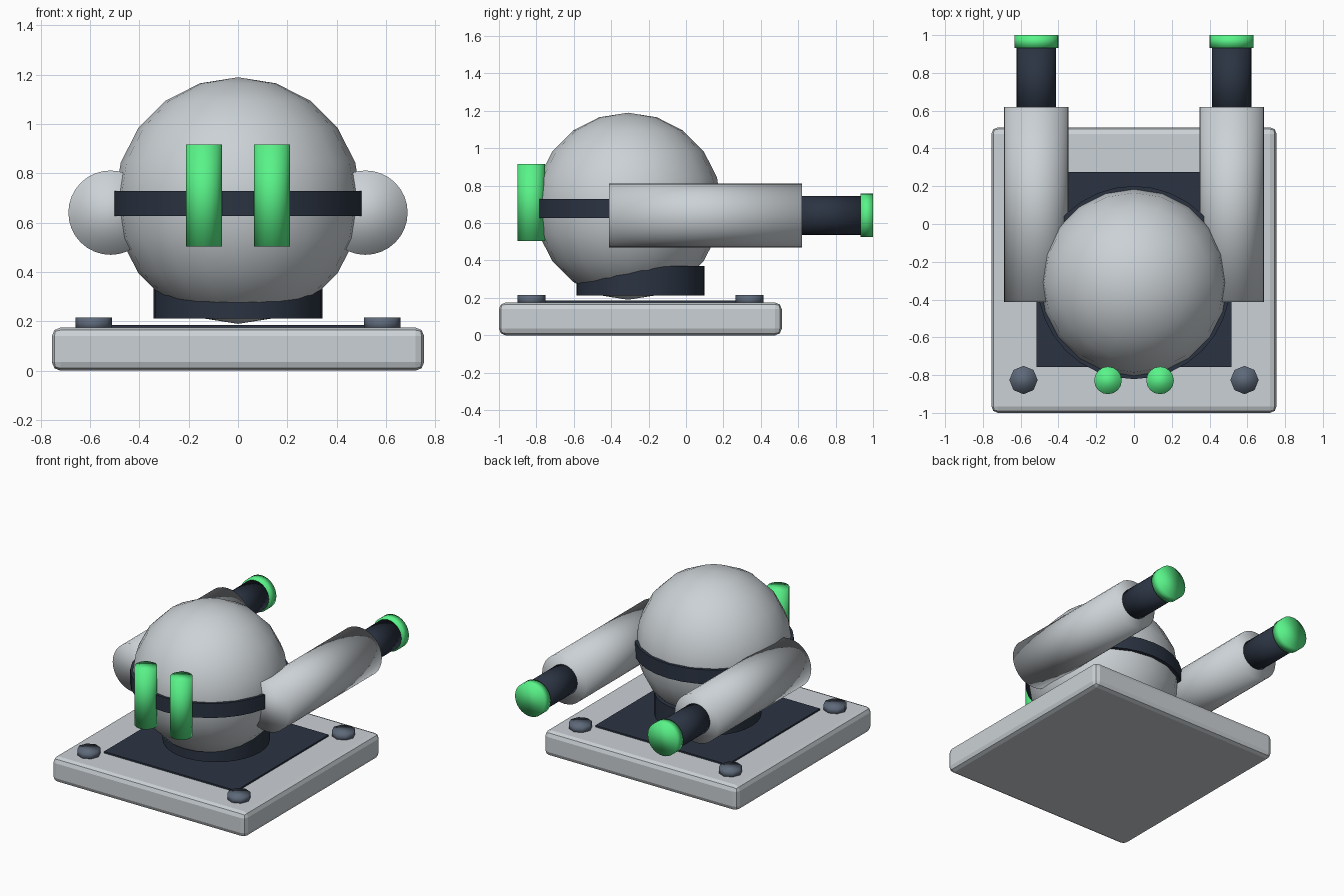
import bpy, math

if "Cube" in bpy.data.objects:
    bpy.data.objects.remove(bpy.data.objects["Cube"])

CY = -0.243  # centre line of the base


def material(name, rgb):
    m = bpy.data.materials.new(name)
    m.diffuse_color = (*rgb, 1)
    m.use_nodes = True
    m.node_tree.nodes["Principled BSDF"].inputs["Base Color"].default_value = m.diffuse_color
    return m


LIGHT = material("light_shell", (0.60, 0.64, 0.67))
DARK = material("dark_metal", (0.024, 0.034, 0.055))
STEEL = material("bolt_steel", (0.11, 0.14, 0.19))
GREEN = material("green_glow", (0.10, 0.90, 0.25))


def finish(name, mat, smooth=True):
    ob = bpy.context.object
    ob.name = name
    ob.data.materials.append(mat)
    if smooth:
        bpy.ops.object.shade_smooth()
    return ob


def box(name, lo, hi, mat):
    bpy.ops.mesh.primitive_cube_add(size=1, location=[(a + b) / 2 for a, b in zip(lo, hi)])
    ob = bpy.context.object
    ob.scale = [b - a for a, b in zip(lo, hi)]
    bpy.ops.object.transform_apply(location=False, rotation=False, scale=True)
    return finish(name, mat, False)


def upright(name, x, y, z0, z1, r, mat, sides=32):
    bpy.ops.mesh.primitive_cylinder_add(vertices=sides, radius=r, depth=z1 - z0,
                                        location=(x, y, (z0 + z1) / 2))
    return finish(name, mat)


def lengthwise(name, x, z, y0, y1, r, mat):
    bpy.ops.mesh.primitive_cylinder_add(vertices=32, radius=r, depth=y1 - y0,
                                        location=(x, (y0 + y1) / 2, z),
                                        rotation=(math.pi / 2, 0, 0))
    return finish(name, mat)


# Base slab with rounded edges, and dark inset panel
slab = box("base_slab", (-0.755, -1.0, 0), (0.755, 0.512, 0.175), LIGHT)
bev = slab.modifiers.new("rounded", "BEVEL")
bev.width, bev.segments = 0.035, 2
box("base_panel", (-0.515, -0.757, 0.165), (0.515, 0.275, 0.186), DARK)

# Corner bolts
for sx in (-1, 1):
    for sy in (-1, 1):
        upright("corner_bolt", sx * 0.585, CY + sy * 0.583, 0.165, 0.216, 0.075, STEEL, 8)

# Swivel collar under the ball
upright("swivel_collar", 0, CY, 0.212, 0.37, 0.343, DARK)
bpy.ops.object.shade_smooth_by_angle()

# Ball body and belt
bpy.ops.mesh.primitive_uv_sphere_add(segments=20, ring_count=10, radius=0.5,
                                     location=(0, -0.31, 0.69))
finish("ball_body", LIGHT)
upright("belt", 0, -0.31, 0.627, 0.728, 0.511, DARK)
bpy.ops.object.shade_smooth_by_angle()

# Arms with barrels and tips, plus the upright front light bars
for s in (-1, 1):
    lengthwise("arm_sleeve", s * 0.517, 0.641, -0.413, 0.62, 0.171, LIGHT)
    lengthwise("arm_barrel", s * 0.517, 0.641, 0.55, 0.94, 0.104, DARK)
    lengthwise("barrel_tip", s * 0.517, 0.641, 0.933, 1.0, 0.116, GREEN)
    upright("light_bar", s * 0.138, -0.828, 0.503, 0.917, 0.073, GREEN, 16)
